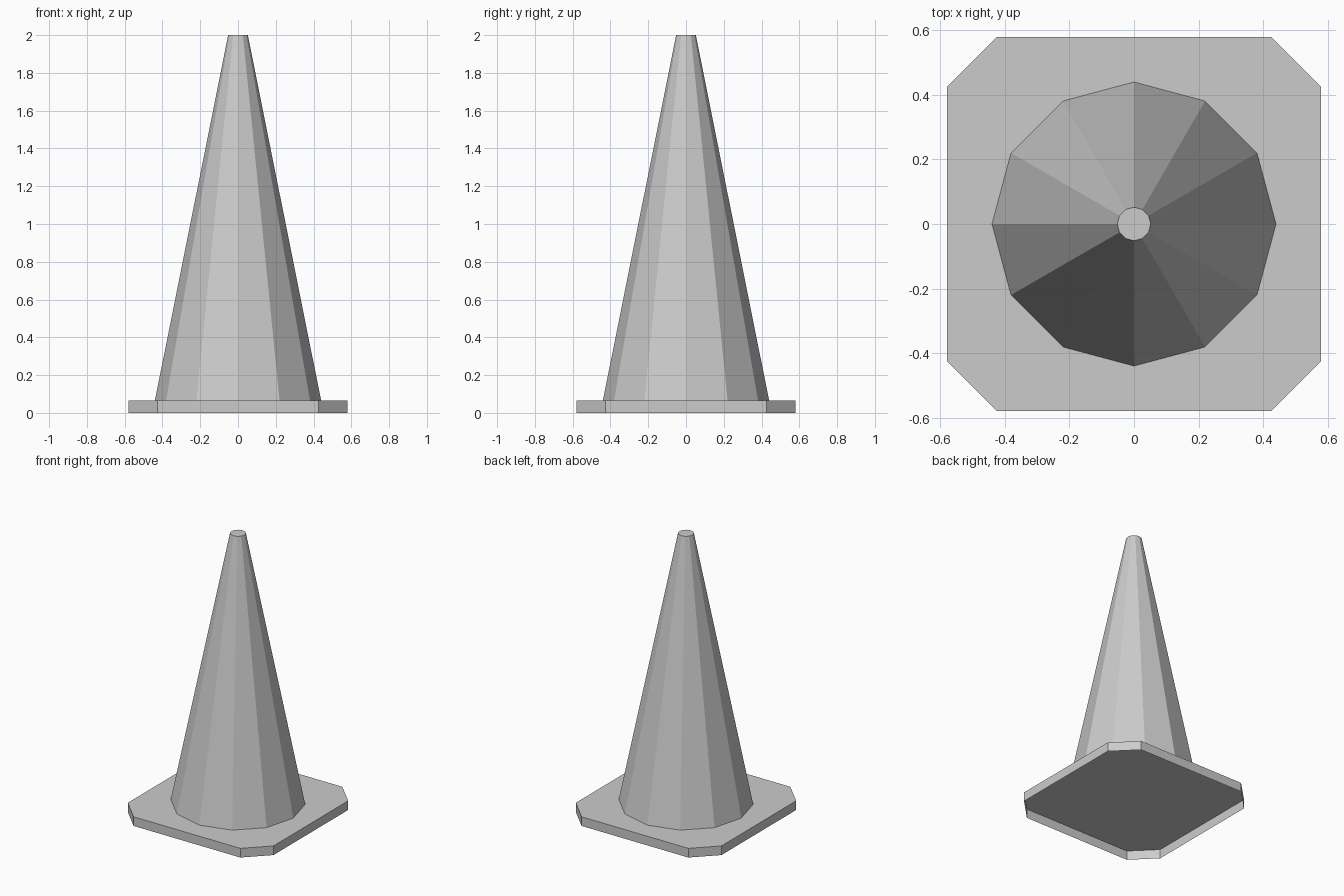
import bpy, bmesh

if "Cube" in bpy.data.objects:
    bpy.data.objects.remove(bpy.data.objects["Cube"])

BASE_H = 0.066   # slab thickness
HALF = 0.58      # slab half width
CORNER = 0.425   # where the corner cuts start


def make_object(name, bm):
    mesh = bpy.data.meshes.new(name)
    bm.to_mesh(mesh)
    bm.free()
    obj = bpy.data.objects.new(name, mesh)
    bpy.context.collection.objects.link(obj)
    return obj


# Square base with cut corners, a thin shell open underneath
bm = bmesh.new()
outline = []
a, b = (HALF, -CORNER), (HALF, CORNER)
for _ in range(4):
    outline += [a, b]
    a, b = (-a[1], a[0]), (-b[1], b[0])
lower = [bm.verts.new((x, y, 0)) for x, y in outline]
upper = [bm.verts.new((x, y, BASE_H)) for x, y in outline]
bm.faces.new(upper)
for i in range(8):
    j = (i + 1) % 8
    bm.faces.new((lower[i], lower[j], upper[j], upper[i]))
make_object("base_slab", bm)

# Twelve-sided tapered cone with a flat tip, open where it meets the base
bm = bmesh.new()
bmesh.ops.create_cone(bm, cap_ends=True, segments=12,
                      radius1=0.44, radius2=0.052, depth=2 - BASE_H)
bmesh.ops.translate(bm, vec=(0, 0, (2 + BASE_H) / 2), verts=bm.verts)
under = [f for f in bm.faces if f.calc_center_median().z < BASE_H + 0.01]
bmesh.ops.delete(bm, geom=under, context='FACES_ONLY')
make_object("cone_body", bm)
